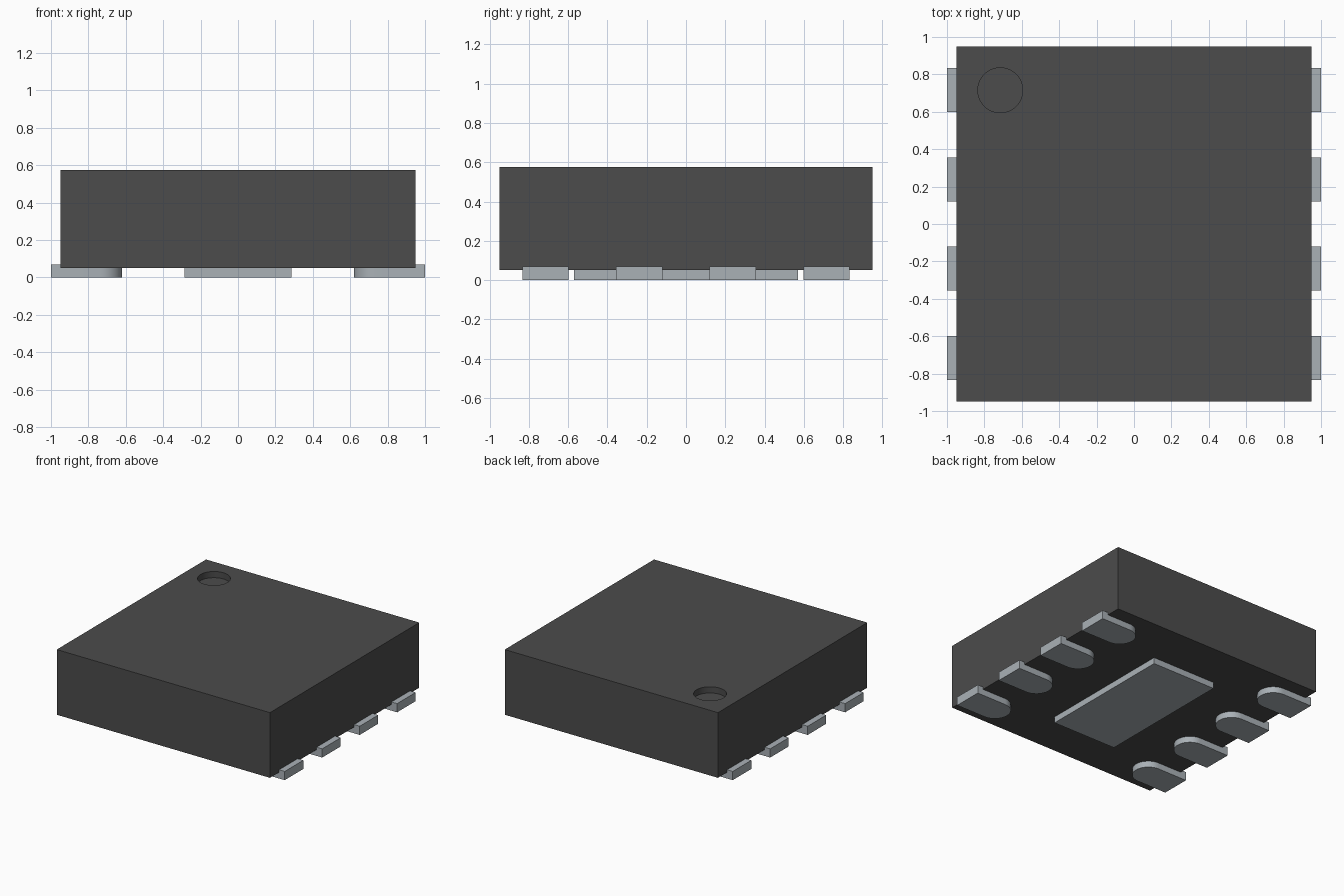
import bpy, bmesh, math

if "Cube" in bpy.data.objects:
    bpy.data.objects.remove(bpy.data.objects["Cube"], do_unlink=True)


def make_material(name, rgb):
    m = bpy.data.materials.new(name)
    m.use_nodes = True
    color = (*rgb, 1)
    m.diffuse_color = color
    m.node_tree.nodes["Principled BSDF"].inputs["Base Color"].default_value = color
    return m


plastic = make_material("dark grey plastic", (0.072, 0.072, 0.072))
metal = make_material("tinned metal", (0.40, 0.44, 0.47))


def prism(name, outline, z0, z1, mat):
    """Extrude a counter-clockwise xy outline from z0 up to z1."""
    bm = bmesh.new()
    base = bm.faces.new([bm.verts.new((x, y, z0)) for x, y in outline])
    top = bmesh.ops.extrude_face_region(bm, geom=[base])["geom"]
    verts = [v for v in top if isinstance(v, bmesh.types.BMVert)]
    bmesh.ops.translate(bm, verts=verts, vec=(0, 0, z1 - z0))
    bmesh.ops.recalc_face_normals(bm, faces=bm.faces)
    mesh = bpy.data.meshes.new(name)
    bm.to_mesh(mesh)
    bm.free()
    mesh.materials.append(mat)
    ob = bpy.data.objects.new(name, mesh)
    bpy.context.collection.objects.link(ob)
    return ob


def rectangle(hx, hy):
    return [(-hx, -hy), (hx, -hy), (hx, hy), (-hx, hy)]


def arc(cx, cy, r, start, end, n):
    angles = [start + (end - start) * i / n for i in range(n + 1)]
    return [(cx + r * math.cos(a), cy + r * math.sin(a)) for a in angles]


def smooth(ob):
    bpy.ops.object.select_all(action="DESELECT")
    ob.select_set(True)
    bpy.context.view_layer.objects.active = ob
    bpy.ops.object.shade_smooth_by_angle(angle=math.radians(30))


# Package body with a round marker dimple in the top
TOP = 0.575
body = prism("package_body", rectangle(0.95, 0.95), 0.05, TOP, plastic)
cutter = prism("dimple_cutter", arc(-0.715, 0.715, 0.12, 0, 2 * math.pi, 48)[:-1],
               TOP - 0.05, TOP + 0.1, plastic)
cut = body.modifiers.new("marker_dimple", "BOOLEAN")
cut.operation = "DIFFERENCE"
cut.solver = "EXACT"
cut.object = cutter
bpy.context.view_layer.objects.active = body
bpy.ops.object.modifier_apply(modifier=cut.name)
bpy.data.objects.remove(cutter, do_unlink=True)
smooth(body)

# Central thermal pad underneath
prism("thermal_pad", rectangle(0.285, 0.57), 0, 0.05, metal)

# Four contacts per side, rounded at the inner end
R = 0.118
for side, label in ((1, "left"), (-1, "right")):
    for i in range(4):
        y = (i - 1.5) * 0.477
        outline = [(1, y - R), (1, y + R)]
        outline += arc(0.62 + R, y, R, math.pi / 2, 1.5 * math.pi, 24)
        outline = [(side * px, py) for px, py in outline]
        smooth(prism(f"{label}_contact_{i + 1}", outline, 0, 0.07, metal))
